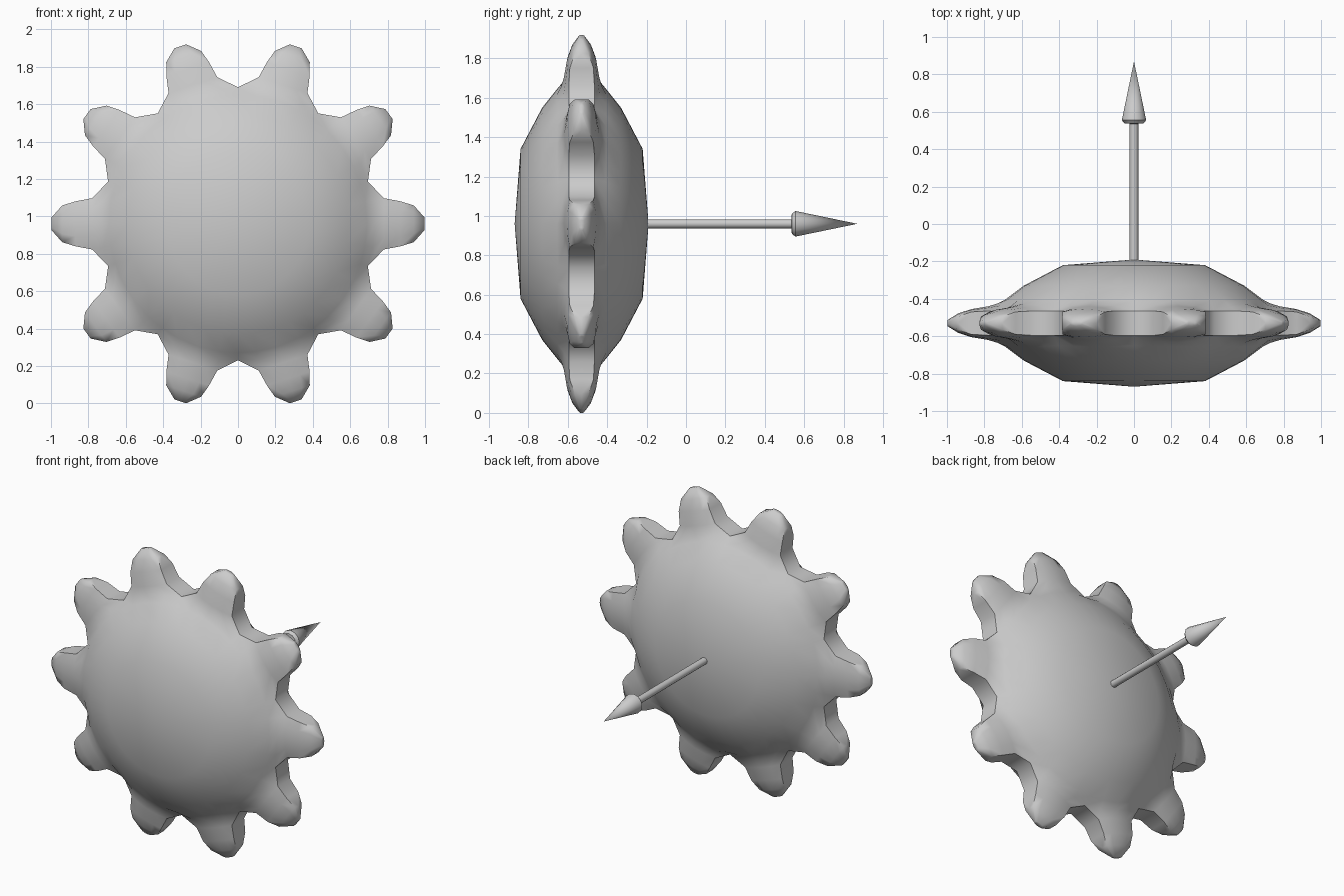
import bpy, bmesh, math
from mathutils import Matrix, Vector

cube = bpy.data.objects.get("Cube")
if cube:
    bpy.data.objects.remove(cube)

CENTRE = Vector((0, -0.53, 0.96))
TEETH = 10

grey = bpy.data.materials.new("plain grey")
grey.use_nodes = True
colour = (0.6, 0.6, 0.6, 1)
grey.diffuse_color = colour
grey.node_tree.nodes["Principled BSDF"].inputs["Base Color"].default_value = colour


def finish(name, bm, location, angle):
    bmesh.ops.remove_doubles(bm, verts=bm.verts, dist=0.0005)
    bmesh.ops.recalc_face_normals(bm, faces=bm.faces)
    mesh = bpy.data.meshes.new(name)
    bm.to_mesh(mesh)
    bm.free()
    mesh.materials.append(grey)
    obj = bpy.data.objects.new(name, mesh)
    obj.location = location
    bpy.context.collection.objects.link(obj)
    bpy.ops.object.select_all(action="DESELECT")
    obj.select_set(True)
    bpy.context.view_layer.objects.active = obj
    bpy.ops.object.shade_smooth_by_angle(angle=math.radians(angle))
    return obj


def sector_rows():
    """Front half of one toothed sector, from the hub out to the tip."""
    rows = []
    steps = (-1, -0.55, 0, 0.55, 1)
    half = math.pi / TEETH
    # domed disc: radius, depth at the notch, depth at the tooth middle
    for r, edge, mid in ((0, .34, .34), (.38, .31, .31), (.59, .2, .2),
                         (.69, .12, .125), (.73, .065, .105)):
        rows.append([Vector((r * math.cos(u * half), -(mid + (edge - mid) * u * u),
                             r * math.sin(u * half))) for u in steps])
    # tooth: distance, half width, depth at the side, depth at the middle
    for x, w, edge, mid in ((.78, .137, .065, .09), (.87, .12, .06, .075),
                            (.94, .098, .035, .052), (.998, .033, .008, .016)):
        rows.append([Vector((x, -(mid + (edge - mid) * u * u), w * u)) for u in steps])
    return rows


# Domed disc with ten rounded teeth
bm = bmesh.new()
rows = sector_rows()
flat = lambda p: Vector((p.x, 0, p.z))
quads = [(a[i], a[i + 1], b[i + 1], b[i])
         for a, b in zip(rows, rows[1:]) for i in range(4)]
# side walls and tip wall, down to the middle plane
for i in (0, 4):
    quads += [(a[i], b[i], flat(b[i]), flat(a[i])) for a, b in zip(rows[4:], rows[5:])]
tip = rows[-1]
quads += [(tip[i], tip[i + 1], flat(tip[i + 1]), flat(tip[i])) for i in range(4)]
for k in range(TEETH):
    turn = Matrix.Rotation(2 * math.pi * k / TEETH, 3, "Y")
    for side in (1, -1):
        for quad in quads:
            points = [turn @ Vector((p.x, p.y * side, p.z)) for p in quad]
            unique = [p for i, p in enumerate(points) if (p - points[i - 1]).length > 1e-5]
            bm.faces.new([bm.verts.new(p) for p in unique])
finish("toothed_disc", bm, CENTRE, 60)


def turned(name, profile, sides):
    """Lathe a (radius, y) profile around the y axis."""
    bm = bmesh.new()
    verts = [bm.verts.new((r, y, 0)) for r, y in profile]
    edges = [bm.edges.new(pair) for pair in zip(verts, verts[1:])]
    bmesh.ops.spin(bm, geom=verts + edges, axis=(0, 1, 0), cent=(0, 0, 0),
                   angle=2 * math.pi, steps=sides)
    return finish(name, bm, (0, 0, CENTRE.z), 40)


# Arrow pointing out of the back
turned("arrow_shaft", [(0, -.25), (.023, -.25), (.023, .56), (0, .56)], 12)
turned("arrow_head", [(0, .535), (.05, .537), (.065, .555), (0, .87)], 12)
